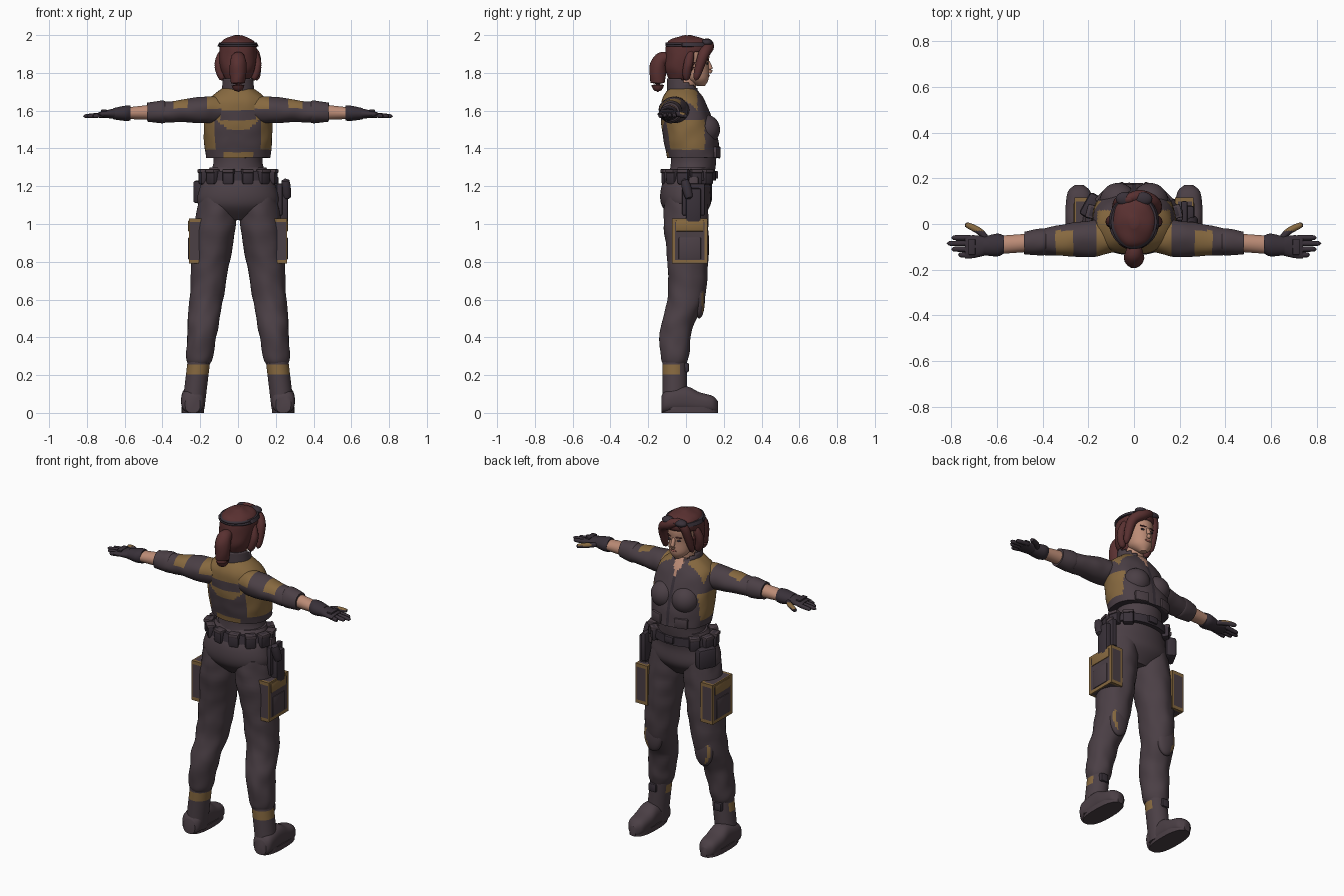
import bpy, bmesh, math
from mathutils import Vector, Matrix, noise

cube = bpy.data.objects.get("Cube")
if cube:
    bpy.data.objects.remove(cube, do_unlink=True)


def material(name, *rgb):
    mat = bpy.data.materials.new(name)
    mat.use_nodes = True
    mat.diffuse_color = (*rgb, 1)
    shader = next(node for node in mat.node_tree.nodes if node.type == 'BSDF_PRINCIPLED')
    shader.inputs["Base Color"].default_value = (*rgb, 1)
    shader.inputs["Roughness"].default_value = .8
    return mat


MATERIALS = [material("dark fabric", .07, .05, .06), material("tan fabric", .24, .14, .05),
             material("skin", .5, .26, .18), material("red brown hair", .1, .03, .03),
             material("charcoal gear", .04, .03, .04), material("lips", .3, .1, .08)]
CLOTH, TAN, SKIN, HAIR, GEAR, LIPS = range(len(MATERIALS))
DELETE = -1


def finish(name, bm, mat, rule=None, pair=False, wrinkle=0, shell=0):
    """Paint the faces, then make one object or a left and right pair."""
    bmesh.ops.recalc_face_normals(bm, faces=bm.faces[:])
    unwanted = []
    for face in bm.faces:
        face.material_index = mat
        painted = rule(*face.calc_center_median()) if rule else None
        if painted == DELETE:
            unwanted.append(face)
        elif painted is not None:
            face.material_index = painted
    bmesh.ops.delete(bm, geom=unwanted, context='FACES')
    for vert in bm.verts:
        vert.co += noise.noise_vector(vert.co * 14) * wrinkle
    for side in ("left_", "right_") if pair else ("",):
        if side == "right_":
            bmesh.ops.scale(bm, vec=(-1, 1, 1), verts=bm.verts[:])
            bmesh.ops.reverse_faces(bm, faces=bm.faces[:])
        mesh = bpy.data.meshes.new(side + name)
        bm.to_mesh(mesh)
        for mat_slot in MATERIALS:
            mesh.materials.append(mat_slot)
        part = bpy.data.objects.new(side + name, mesh)
        bpy.context.collection.objects.link(part)
        bpy.ops.object.select_all(action='DESELECT')
        part.select_set(True)
        bpy.context.view_layer.objects.active = part
        bpy.ops.object.shade_smooth_by_angle(angle=math.radians(40))
        if shell:
            solid = part.modifiers.new("thickness", 'SOLIDIFY')
            solid.thickness, solid.offset = shell, -1
    bm.free()


def spline(points, steps=8):
    """Smooth curve through tuples of any length."""
    padded = [points[0], *points, points[-1]]
    curve = []
    for before, start, end, after in zip(padded, padded[1:], padded[2:], padded[3:]):
        for k in range(steps):
            t = k / steps
            curve.append([(2*b + (c - a)*t + (2*a - 5*b + 4*c - d)*t*t + (3*b - a - 3*c + d)*t**3) / 2
                          for a, b, c, d in zip(before, start, end, after)])
    return curve + [list(points[-1])]


def join_rings(rings):
    bm = bmesh.new()
    loops = [[bm.verts.new(point) for point in ring] for ring in rings]
    for low, high in zip(loops, loops[1:]):
        for i in range(len(low)):
            bm.faces.new((low[i - 1], low[i], high[i], high[i - 1]))
    bm.faces.new(loops[0])
    bm.faces.new(loops[-1])
    return bm


def loft(name, rows, mat, axis='z', power=2, sides=36, **options):
    """Each row: place on the axis, two centre values, two radii."""
    rings = []
    for place, mid_u, mid_v, radius_u, radius_v in spline(rows):
        ring = []
        for i in range(sides):
            angle = math.tau * (i + .5) / sides
            cos, sin = math.cos(angle), math.sin(angle)
            u = mid_u + radius_u * math.copysign(abs(cos) ** (2 / power), cos)
            v = mid_v + radius_v * math.copysign(abs(sin) ** (2 / power), sin)
            ring.append({'x': (place, u, v), 'y': (u, place, v), 'z': (u, v, place)}[axis])
        rings.append(ring)
    finish(name, join_rings(rings), mat, **options)


def trunk(name, rows, mat, **options):
    """Central part; each row: height, back, front, half width."""
    loft(name, [(z, 0, (back + front) / 2, half, (front - back) / 2) for z, back, front, half in rows],
         mat, **options)


def arm(name, rows, mat, **options):
    """Each row: distance along the sloping arm, depth and height radii."""
    loft(name, [(x, -.05 - .07 * x, 1.61 - .04 * x, deep, tall) for x, deep, tall in rows],
         mat, axis='x', pair=True, **options)


def leg(name, rows, **options):
    """Each row: height, depth position and radius on the splayed leg."""
    loft(name, [(z, .24 - .12 * z, y, radius, radius * 1.08) for z, y, radius in rows],
         CLOTH, pair=True, **options)


def strand(name, points, radius, mat, blunt=.25, sides=14, **options):
    """Tube with rounded ends; a larger blunt value gives a longer taper."""
    path = [Vector(point) for point in spline(points)]
    rings = []
    for i, point in enumerate(path):
        t = i / (len(path) - 1)
        girth = radius * max(.1, (4 * t * (1 - t)) ** blunt)
        heading = path[min(i + 1, len(path) - 1)] - path[max(i - 1, 0)]
        turn = heading.to_track_quat('Z', 'Y')
        angles = [math.tau * k / sides for k in range(sides)]
        rings.append([point + turn @ Vector((math.cos(a), math.sin(a), 0)) * girth for a in angles])
    finish(name, join_rings(rings), mat, **options)


def ball(name, centre, radii, mat, **options):
    bm = bmesh.new()
    bmesh.ops.create_uvsphere(bm, u_segments=28, v_segments=18, radius=1,
                              matrix=Matrix.Translation(centre) @ Matrix.Diagonal((*radii, 1)))
    finish(name, bm, mat, **options)


def box(name, centre, size, mat, turn=0, cuts=0, **options):
    """Softened box, or a plain grid box when cuts are given."""
    bm = bmesh.new()
    bmesh.ops.create_cube(bm, size=1, matrix=Matrix.Translation(centre) @ Matrix.Rotation(turn, 4, 'Z')
                          @ Matrix.Diagonal((*size, 1)))
    if cuts:
        bmesh.ops.subdivide_edges(bm, edges=bm.edges[:], cuts=cuts, use_grid_fill=True)
    else:
        bmesh.ops.bevel(bm, geom=bm.edges[:], offset=min(size) / 4, segments=2, affect='EDGES', profile=.5)
    finish(name, bm, mat, **options)


# Jacket with open neck, zip, side panels, yoke and hem strip
def jacket_rule(x, y, z):
    x = abs(x)
    if y > .03 and z > 1.63 and x < (z - 1.63) / 2:
        return SKIN
    if y > .03 and x < .006:
        return GEAR
    if x > .12 and 1.39 < z < 1.55 and -.11 < y < .1:
        return TAN
    if z > 1.6 and x < .16 and y < .06 and (y < -.02 or x > .06):
        return TAN
    if y < 0 and 1.5 < z < 1.6 and x < z - 1.44 and (z < 1.55 or x > .09):
        return TAN
    if y < 0 and z < 1.38 and x < .08:
        return TAN


trunk("jacket", [(1.35, -.1, .18, .17), (1.45, -.12, .17, .18), (1.55, -.13, .14, .18),
                 (1.65, -.13, .1, .16), (1.72, -.09, .05, .08)],
      CLOTH, power=2.3, sides=96, rule=jacket_rule, wrinkle=.004)
ball("chest", (.07, .1, 1.5), (.08, .08, .08), CLOTH, pair=True)
box("jacket_flap", (.08, .16, 1.38), (.08, .03, .06), CLOTH, turn=-.3, pair=True)
trunk("collar", [(1.67, -.1, .07, .09), (1.77, -.1, .06, .08)], CLOTH, sides=48, shell=.01,
      rule=lambda x, y, z: DELETE if y > -.02 and (z > 1.75 - y / 2 or abs(x) < .03) else None)
trunk("undershirt", [(1.26, -.09, .15, .15), (1.33, -.08, .16, .13), (1.42, -.08, .16, .14)], CLOTH)


# Sleeves, forearms and gloves
def sleeve_rule(x, y, z):
    if z > 1.61 and (x < .16 or .27 < x < .35 and y < -.03):
        return TAN


arm("sleeve", [(.09, .07, .07), (.18, .08, .07), (.3, .07, .06), (.47, .05, .05)], CLOTH,
    rule=sleeve_rule, wrinkle=.006)
arm("rolled_cuff", [(.38, .05, .05), (.4, .06, .06), (.48, .05, .05)], CLOTH, wrinkle=.004)
arm("forearm", [(.46, .04, .04), (.6, .04, .03)], SKIN)
arm("glove_cuff", [(.57, .04, .04), (.6, .05, .04), (.66, .04, .03)], GEAR)
arm("palm", [(.64, .04, .03), (.7, .05, .02), (.74, .05, .01)], GEAR)
for i, (finger, tip) in enumerate({"index": .8, "middle": .82, "ring": .8, "little": .77}.items()):
    y = -.06 - .025 * i
    strand(finger + "_finger", [(.7, y, 1.58), (tip, y, 1.57)], .012, GEAR, pair=True)
strand("thumb", [(.64, -.07, 1.58), (.68, -.03, 1.58), (.74, 0, 1.57)], .015, GEAR, pair=True,
       rule=lambda x, y, z: TAN if z > 1.58 and y > -.03 else None)
box("knuckle_guard", (.71, -.1, 1.6), (.03, .07, .01), GEAR, pair=True)

# Hips and trousers
trunk("hips", [(1.3, -.08, .15, .15), (1.2, -.13, .13, .2), (1.1, -.13, .13, .21), (1.02, -.06, .07, .1)], CLOTH)
leg("trouser_leg", [(1.14, 0, .1), (1, 0, .11), (.8, .01, .1), (.6, 0, .09), (.45, -.05, .08),
                    (.3, -.06, .07), (.26, -.06, .06)], wrinkle=.007)


# Thigh pockets with bound edges
def pocket_rule(x, y, z):
    near_edges = abs(x - .22) > .03, abs(y - .02) > .08, abs(z - .91) > .1
    if sum(near_edges) > 1:
        return TAN


box("thigh_pocket", (.22, .02, .91), (.08, .19, .24), CLOTH, cuts=11, pair=True, rule=pocket_rule)
box("pocket_pouch", (.25, .02, .87), (.03, .12, .12), CLOTH, pair=True)
box("pocket_flap", (.25, .02, .99), (.03, .15, .06), TAN, pair=True)


# Knee pads with outer binding
def knee_rule(x, y, z):
    reach = math.hypot((x - .17) / .06, (z - .6) / .1)
    if .6 < reach < .85 and (x > .19 or z > .66):
        return TAN


ball("knee_pad", (.17, .07, .6), (.06, .03, .1), CLOTH, pair=True, rule=knee_rule)

# Boots
leg("boot_shaft", [(.02, -.06, .06), (.15, -.06, .06), (.28, -.06, .06)],
    rule=lambda x, y, z: TAN if .2 < z < .25 and y < -.03 else None)
foot = [(-.13, .04, .09), (-.1, .06, .12), (0, .06, .14), (.07, .06, .11), (.14, .05, .09), (.17, .02, .06)]
loft("boot_foot", [(y, .24, height / 2, half, height / 2) for y, half, height in foot],
     CLOTH, axis='y', power=2.5, pair=True)
loft("sole", [(z, .24, .02, .06, .15) for z in (0, .03)], CLOTH, power=2.5, pair=True)
box("boot_buckle", (.22, 0, .24), (.05, .03, .05), GEAR, pair=True)

# Belt with a ring of pouches, open at the front
trunk("belt", [(1.23, -.12, .16, .19), (1.28, -.11, .16, .18)], GEAR)
box("belt_buckle", (0, .16, 1.26), (.06, .02, .04), GEAR)
for k in range(12):
    angle = math.tau * (k + .5) / 12
    if math.sin(angle) < .9 or math.cos(angle) < -.9 or k > 5:
        spot = Vector((.19 * math.cos(angle), .02 + .13 * math.sin(angle), 1.25))
        box("belt_pouch", spot, (.04, .06, .08), GEAR, turn=angle)
        box("pouch_lid", spot + Vector((0, 0, .03)), (.05, .06, .02), CLOTH, turn=angle)
box("aid_pouch", (-.19, .08, 1.17), (.06, .11, .12), GEAR, turn=-.5)

# Holster with sidearm on the left hip
box("holster", (.24, .04, 1.09), (.05, .08, .2), GEAR)
box("holster_panel", (.22, .04, 1.13), (.03, .12, .17), GEAR)
box("holster_strap", (.2, .04, 1.2), (.03, .05, .1), CLOTH)
strand("sidearm_grip", [(.26, .02, 1.13), (.25, -.01, 1.24)], .025, GEAR)

# Neck and face
trunk("neck", [(1.62, -.07, .04, .06), (1.78, -.05, .06, .05)], SKIN)
trunk("head", [(1.73, .06, .1, .02), (1.77, -.01, .12, .06), (1.84, -.05, .12, .07),
               (1.92, -.08, .12, .08), (1.97, -.04, .06, .04)], SKIN)
strand("nose", [(0, .11, 1.87), (0, .13, 1.82), (0, .12, 1.8)], .012, SKIN)
ball("lips", (0, .118, 1.785), (.02, .008, .007), LIPS)
ball("eye", (.03, .112, 1.85), (.013, .006, .006), GEAR, pair=True)
strand("eyebrow", [(.01, .12, 1.87), (.05, .11, 1.87)], .004, HAIR, pair=True)

# Hair with swept locks and ponytail
trunk("hair", [(1.76, -.09, .02, .06), (1.82, -.11, .07, .09), (1.92, -.11, .13, .1),
               (1.97, -.09, .11, .08), (2, -.02, .03, .02)], HAIR, sides=48, shell=.02, wrinkle=.005,
      rule=lambda x, y, z: DELETE if y > .04 and z < 1.91 else None)
strand("long_lock", [(-.04, .11, 1.97), (.03, .12, 1.94), (.09, .09, 1.89), (.1, .05, 1.76)], .03, HAIR, blunt=.4)
strand("short_lock", [(0, .11, 1.97), (-.06, .1, 1.93), (-.08, .05, 1.77)], .025, HAIR, blunt=.4)
strand("side_lock", [(.08, .03, 1.92), (.1, .01, 1.84), (.08, 0, 1.76)], .025, HAIR, blunt=.4, pair=True)
strand("ponytail", [(0, -.08, 1.89), (0, -.14, 1.86), (0, -.15, 1.78), (0, -.15, 1.7)], .045, HAIR,
       blunt=.5, wrinkle=.006)
ball("hair_tie", (0, -.11, 1.88), (.03, .02, .03), GEAR)

# Goggles pushed up on the hair
trunk("goggle_strap", [(1.94, -.11, .13, .11), (1.96, -.11, .13, .1)], GEAR, shell=.01,
      rule=lambda x, y, z: DELETE if y < -.02 else None)
ball("goggle_lens", (.04, .11, 1.96), (.04, .03, .02), GEAR, pair=True)
box("goggle_bridge", (0, .13, 1.96), (.03, .02, .01), GEAR)
